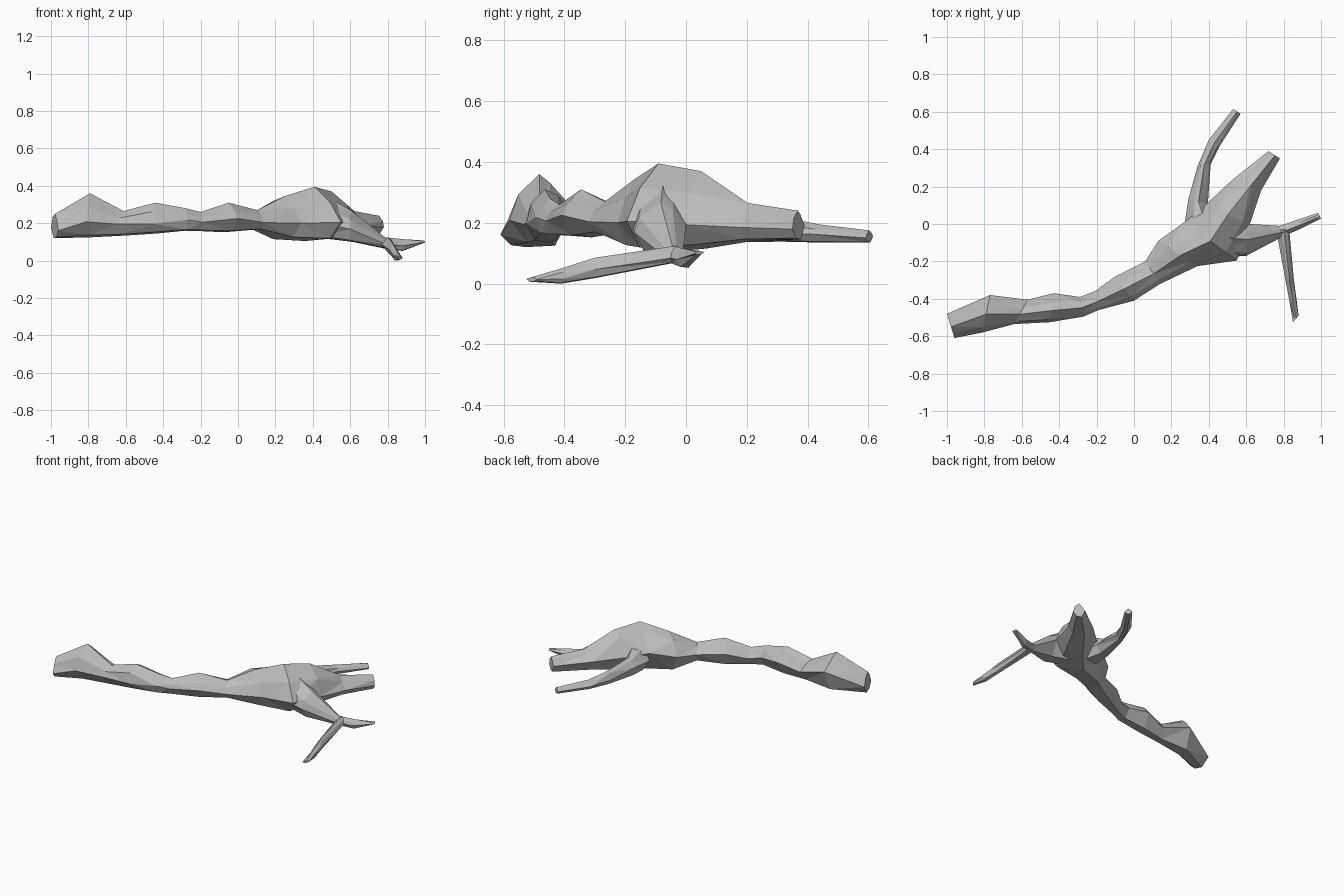
import bpy, bmesh, random
from mathutils import Vector

random.seed(4)
cube = bpy.data.objects.get("Cube")
if cube:
    bpy.data.objects.remove(cube, do_unlink=True)

grey = bpy.data.materials.new("weathered grey wood")
grey.use_nodes = True
colour = (0.5, 0.5, 0.5, 1)
grey.diffuse_color = colour
grey.node_tree.nodes["Principled BSDF"].inputs["Base Color"].default_value = colour

# Cross-section: (position from one edge to the other, height from bottom to top)
SECTION = [(0, .5), (.3, .88), (.55, 1), (.85, .72), (1, .4), (.75, .05), (.3, 0)]


def limb(name, stations):
    """Loft a faceted limb; a station is edge x, y, other edge x, y, top z, bottom z."""
    bm = bmesh.new()
    rings = []
    for ax, ay, bx, by, top, bottom in stations:
        a, b = Vector((ax, ay, 0)), Vector((bx, by, 0))
        ring = []
        for t, h in SECTION:
            if 0 < t < 1:
                t += random.uniform(-.07, .07)
            else:
                h += random.uniform(-.1, .1)
            p = a.lerp(b, t)
            p.z = bottom + (top - bottom) * h
            ring.append(bm.verts.new(p))
        rings.append(ring)
    n = len(SECTION)
    for r, s in zip(rings, rings[1:]):
        for i in range(n):
            j = (i + 1) % n
            bm.faces.new((r[i], r[j], s[j], s[i]))
    bm.faces.new(rings[0])
    bm.faces.new(rings[-1])
    bmesh.ops.triangulate(bm, faces=[f for f in bm.faces if len(f.verts) == 4])
    bmesh.ops.recalc_face_normals(bm, faces=bm.faces)
    mesh = bpy.data.meshes.new(name)
    bm.to_mesh(mesh)
    bm.free()
    mesh.materials.append(grey)
    obj = bpy.data.objects.new(name, mesh)
    bpy.context.collection.objects.link(obj)


# Knobbly trunk, swelling at the fork and running on into the thick branch
limb("trunk", [
    (-1, -.48, -.96, -.61, .25, .12),
    (-.77, -.38, -.81, -.58, .36, .125),
    (-.57, -.405, -.64, -.535, .265, .135),
    (-.43, -.37, -.45, -.525, .31, .145),
    (-.29, -.39, -.27, -.495, .28, .16),
    (-.21, -.36, -.19, -.46, .26, .158),
    (-.1, -.28, 0, -.41, .31, .152),
    (.06, -.2, .14, -.32, .27, .165),
    (.13, -.09, .34, -.225, .345, .115),
    (.27, .01, .55, -.195, .395, .105),
    (.38, .1, .62, 0, .37, .115),
    (.53, .24, .68, .18, .265, .14),
    (.72, .39, .78, .35, .24, .145)])

# Slim branch reaching backward
limb("back_branch", [
    (.27, 0, .45, .02, .3, .13),
    (.29, .13, .395, .11, .25, .135),
    (.34, .31, .41, .32, .22, .138),
    (.4, .45, .46, .42, .195, .135),
    (.53, .615, .57, .59, .175, .135)])

# Drooping side branch with its short spur
limb("side_branch", [
    (.45, .03, .45, -.18, .36, .12),
    (.62, 0, .6, -.17, .265, .1),
    (.78, -.01, .79, -.07, .125, .065),
    (.88, .025, .88, -.03, .115, .052),
    (.985, .06, 1, .03, .108, .095)])

# Long twig pointing forward and touching the ground
limb("front_twig", [
    (.76, -.03, .83, -.03, .125, .07),
    (.81, -.3, .855, -.3, .085, .018),
    (.83, -.41, .87, -.41, .05, 0),
    (.85, -.525, .88, -.49, .022, .006)])
